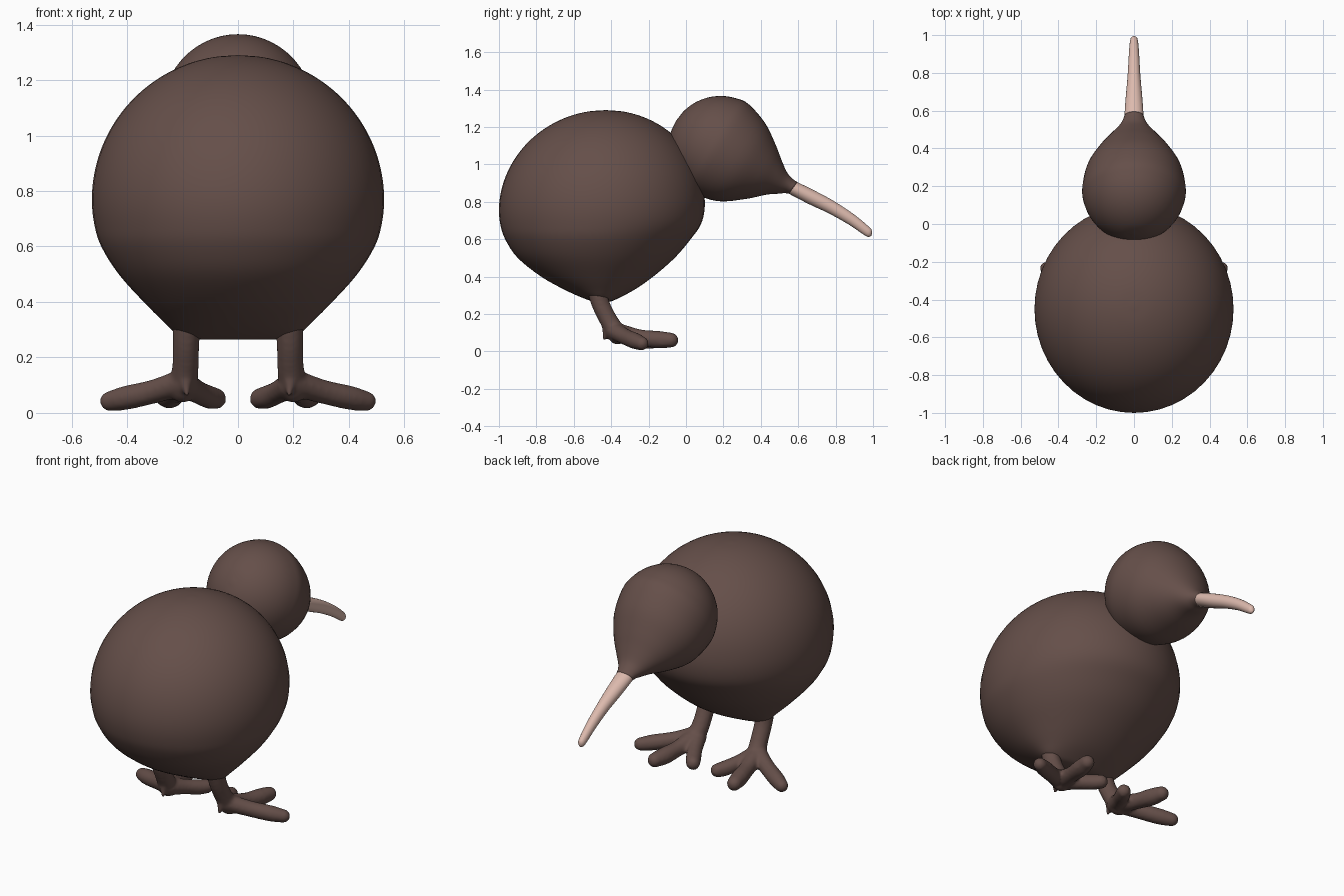
import bpy, bmesh, math
from mathutils import Vector, Matrix

if "Cube" in bpy.data.objects:
    bpy.data.objects.remove(bpy.data.objects["Cube"])


def material(name, rgb):
    m = bpy.data.materials.new(name)
    m.diffuse_color = (*rgb, 1)
    m.use_nodes = True
    m.node_tree.nodes["Principled BSDF"].inputs["Base Color"].default_value = m.diffuse_color
    return m


brown = material("dark brown", (0.13, 0.078, 0.067))
pink = material("pale pink", (0.72, 0.49, 0.42))


def finish(name, bm, mat):
    bmesh.ops.remove_doubles(bm, verts=bm.verts, dist=0.0005)
    bmesh.ops.recalc_face_normals(bm, faces=bm.faces)
    for f in bm.faces:
        f.smooth = True
    me = bpy.data.meshes.new(name)
    bm.to_mesh(me)
    bm.free()
    me.materials.append(mat)
    ob = bpy.data.objects.new(name, me)
    bpy.context.collection.objects.link(ob)
    return ob


def smooth_rows(rows, steps):
    """Catmull-Rom interpolation between rows of numbers."""
    out = []
    for i in range(len(rows) - 1):
        p1, p2 = Vector(rows[i]), Vector(rows[i + 1])
        p0 = Vector(rows[i - 1]) if i else 2 * p1 - p2
        p3 = Vector(rows[i + 2]) if i + 2 < len(rows) else 2 * p2 - p1
        for s in range(steps):
            t = s / steps
            out.append(p1 + 0.5 * t * (p2 - p0 + t * (2 * p0 - 5 * p1 + 4 * p2 - p3
                       + t * (3 * (p1 - p2) + p3 - p0))))
    return out + [Vector(rows[-1])]


def loft(name, rows, mat, sides=48, steps=4):
    """Rows are (y, z) of one edge, (y, z) of the opposite edge, half width."""
    bm = bmesh.new()
    rings = []
    for ay, az, by, bz, w in smooth_rows(rows, steps):
        ring = []
        for k in range(sides):
            a = math.tau * k / sides
            c = (1 + math.cos(a)) / 2
            ring.append(bm.verts.new((max(w, 0) * math.sin(a),
                                      by + (ay - by) * c, bz + (az - bz) * c)))
        rings.append(ring)
    for r, s in zip(rings, rings[1:]):
        for k in range(sides):
            j = (k + 1) % sides
            bm.faces.new((r[k], r[j], s[j], s[k]))
    bm.faces.new(rings[0])
    bm.faces.new(rings[-1])
    return finish(name, bm, mat)


# Body: round dome above, tapering keel below
body = []
for deg in range(90, -1, -10):
    s, c = math.sin(math.radians(deg)), math.cos(math.radians(deg))
    z, mid = 0.767 + 0.523 * s, -0.45 + 0.02 * s
    body.append((mid - 0.55 * c, z, mid + 0.55 * c, z, 0.527 * c))
for z, back, front, w in [(0.68, -0.993, 0.08, 0.518), (0.6, -0.967, 0.025, 0.493),
                          (0.5, -0.9, -0.06, 0.43), (0.4, -0.775, -0.175, 0.34),
                          (0.33, -0.65, -0.275, 0.27), (0.285, -0.55, -0.36, 0.22),
                          (0.266, -0.49, -0.405, 0.15), (0.264, -0.45, -0.45, 0)]:
    body.append((back, z, front, z, w))
loft("body", body, brown)

# Head: ball that narrows towards the beak
head = []
C, d, u = Vector((0.185, 1.085)), Vector((0.85, -0.53)), Vector((0.53, 0.85))
for deg in range(-90, 1, 15):
    p = C + d * 0.28 * math.sin(math.radians(deg))
    r = 0.28 * math.cos(math.radians(deg))
    head.append((*(p + u * r), *(p - u * r), r * 0.98))
head += [(0.42, 1.225, 0.17, 0.803, 0.25), (0.475, 1.115, 0.32, 0.815, 0.187),
         (0.51, 1.025, 0.43, 0.838, 0.125), (0.54, 0.957, 0.495, 0.843, 0.08),
         (0.57, 0.923, 0.525, 0.846, 0.06), (0.595, 0.905, 0.55, 0.843, 0.051)]
loft("head", head, brown)

# Beak: long, slightly drooping, rounded tip
loft("beak", [(0.57, 0.91, 0.53, 0.852, 0.045), (0.598, 0.903, 0.555, 0.84, 0.05),
              (0.70, 0.853, 0.66, 0.786, 0.043), (0.80, 0.798, 0.765, 0.737, 0.034),
              (0.90, 0.731, 0.872, 0.677, 0.028), (0.975, 0.669, 0.95, 0.624, 0.022),
              (0.994, 0.645, 0.976, 0.612, 0.015), (0.992, 0.618, 0.992, 0.618, 0)],
     pink, sides=24)

# Feet: leg, three toes and a small rear spur fused into one smooth skin
limbs = [
    [(0.185, -0.48, 0.34, 0.055), (0.187, -0.455, 0.25, 0.05),
     (0.19, -0.41, 0.16, 0.05), (0.20, -0.365, 0.09, 0.055)],
    [(0.20, -0.385, 0.11, 0.05), (0.30, -0.325, 0.078, 0.045),
     (0.40, -0.27, 0.055, 0.045), (0.462, -0.235, 0.042, 0.037)],
    [(0.20, -0.37, 0.10, 0.055), (0.225, -0.25, 0.075, 0.045),
     (0.245, -0.15, 0.063, 0.048), (0.26, -0.08, 0.06, 0.041)],
    [(0.19, -0.38, 0.10, 0.05), (0.145, -0.29, 0.075, 0.043),
     (0.105, -0.22, 0.057, 0.043), (0.08, -0.18, 0.052, 0.039)],
    [(0.19, -0.415, 0.14, 0.035), (0.187, -0.43, 0.10, 0.018), (0.185, -0.437, 0.07, 0.011)],
]
bm = bmesh.new()
for limb in limbs:
    for x, y, z, r in smooth_rows(limb, 7):
        bmesh.ops.create_icosphere(bm, subdivisions=2, radius=r,
                                   matrix=Matrix.Translation((x, y, z)))
feet = finish("feet", bm, brown)
skin = feet.modifiers.new("fuse", 'REMESH')
skin.mode = 'VOXEL'
skin.voxel_size = 0.009
skin.use_smooth_shade = True
soft = feet.modifiers.new("soften", 'SMOOTH')
soft.factor = 0.5
soft.iterations = 5
feet.modifiers.new("other side", 'MIRROR').use_mirror_merge = False
